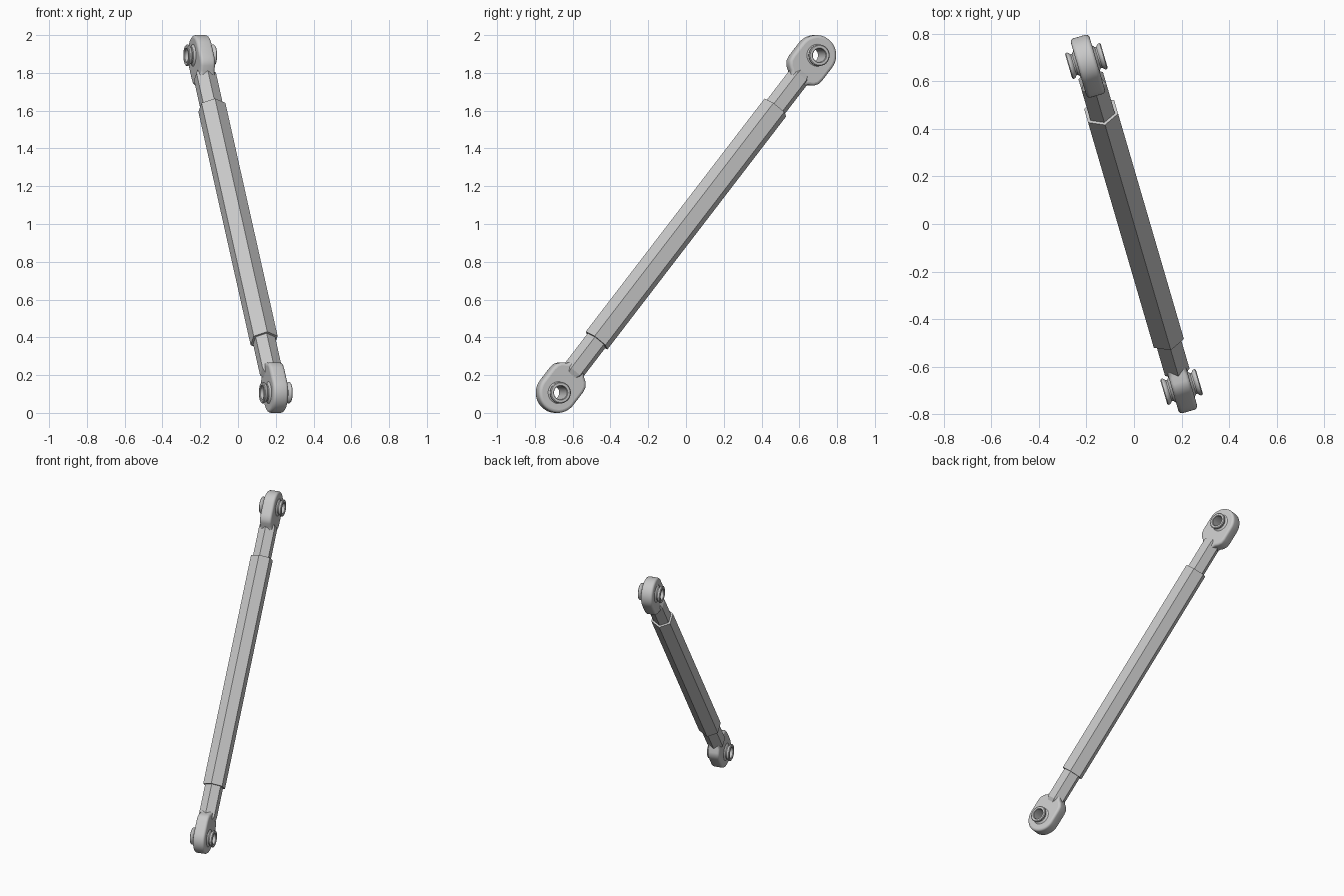
import bpy, bmesh, math
from mathutils import Matrix, Vector

cube = bpy.data.objects.get("Cube")
if cube:
    bpy.data.objects.remove(cube, do_unlink=True)

# Single light steel colour
steel = bpy.data.materials.new("steel_grey")
steel.use_nodes = True
COLOUR = (0.58, 0.58, 0.58, 1)
steel.diffuse_color = COLOUR
steel.node_tree.nodes["Principled BSDF"].inputs["Base Color"].default_value = COLOUR

# Link frame: u runs along the rod, p is the horizontal pin direction
EYE = Vector((-0.2, 0.685, 0.893))
u = EYE.normalized()
p = Vector((-EYE.x, -EYE.y, 0)).cross(Vector((0, 0, 1))).normalized()
if p.x < 0:
    p.negate()
w = u.cross(p)
CENTRE = Vector((0, 0, 1))


def frame(x, y, z, origin):
    m = Matrix((x, y, z)).transposed().to_4x4()
    m.translation = origin
    return m


def lathe(name, profile, sides, matrix, smooth):
    """Revolve (radius, height) points about local z, first corner on +y."""
    bm = bmesh.new()
    vs = [bm.verts.new((0, r, h)) for r, h in profile]
    es = [bm.edges.new(pair) for pair in zip(vs, vs[1:])]
    bmesh.ops.spin(bm, geom=vs + es, cent=(0, 0, 0), axis=(0, 0, 1),
                   angle=2 * math.pi, steps=sides)
    bmesh.ops.remove_doubles(bm, verts=bm.verts, dist=1e-5)
    bmesh.ops.recalc_face_normals(bm, faces=bm.faces)
    me = bpy.data.meshes.new(name)
    bm.to_mesh(me)
    bm.free()
    ob = bpy.data.objects.new(name, me)
    bpy.context.collection.objects.link(ob)
    ob.matrix_world = matrix
    me.materials.append(steel)
    if smooth:
        shade(ob)
    return ob


def select(ob):
    bpy.ops.object.select_all(action='DESELECT')
    ob.select_set(True)
    bpy.context.view_layer.objects.active = ob


def shade(ob):
    select(ob)
    bpy.ops.object.shade_smooth_by_angle(angle=math.radians(35))


def arc(radius, start, end, count):
    for i in range(count):
        a = math.radians(start + (end - start) * i / (count - 1))
        yield radius * math.cos(a), radius * math.sin(a)


def eye_plate(name, matrix):
    """Rounded plate with a bearing hole, its tail pointing to local -y."""
    half, hole, thick, edge = 0.107, 0.046, 0.041, 0.016
    tail = [(-half, -0.085), (-0.102, -0.115), (-0.085, -0.138), (-0.062, -0.152),
            (-0.045, -0.17), (-0.042, -0.2)]
    outline = list(arc(half, 0, 180, 25)) + tail + [(-x, y) for x, y in reversed(tail)]
    cu = bpy.data.curves.new(name, 'CURVE')
    cu.dimensions, cu.fill_mode = '2D', 'BOTH'
    cu.extrude, cu.bevel_depth, cu.bevel_resolution = thick - edge, edge, 3
    cu.offset = -edge
    for pts in (outline, list(arc(hole, 0, 345, 24))):
        s = cu.splines.new('POLY')
        s.points.add(len(pts) - 1)
        for pt, (x, y) in zip(s.points, pts):
            pt.co = (x, y, 0, 1)
        s.use_cyclic_u = True
    cu.materials.append(steel)
    ob = bpy.data.objects.new(name, cu)
    bpy.context.collection.objects.link(ob)
    ob.matrix_world = matrix
    select(ob)
    bpy.ops.object.convert(target='MESH')
    shade(bpy.context.object)


# Hexagonal sleeve and the thinner hexagonal rod through it
along = frame(p, w, u, CENTRE)
SLEEVE, ROD = 0.79, 1.0
lathe("hex_sleeve", [(0, -SLEEVE), (0.076, -SLEEVE), (0.076, SLEEVE), (0, SLEEVE)],
      6, along, False)
lathe("hex_rod", [(0, -ROD - 0.03), (0.044, -ROD - 0.03), (0.062, -ROD),
                  (0.062, ROD), (0.044, ROD + 0.03), (0, ROD + 0.03)], 6, along, False)

# Bearing bush: hollow spool with a rounded lip at each side
side = [(0.036, 0.074), (0.039, 0.078), (0.052, 0.078), (0.057, 0.074), (0.057, 0.068),
        (0.053, 0.062), (0.046, 0.056), (0.046, 0.050), (0.053, 0.044), (0.062, 0.038)]
spool = side + [(r, -h) for r, h in reversed(side)] + side[:1]

# Eye and bush at both ends
for end, sign in (("upper", 1), ("lower", -1)):
    m = frame(w * sign, u * sign, p, CENTRE + EYE * sign)
    eye_plate(end + "_eye", m)
    lathe(end + "_bush", spool, 32, m, True)
